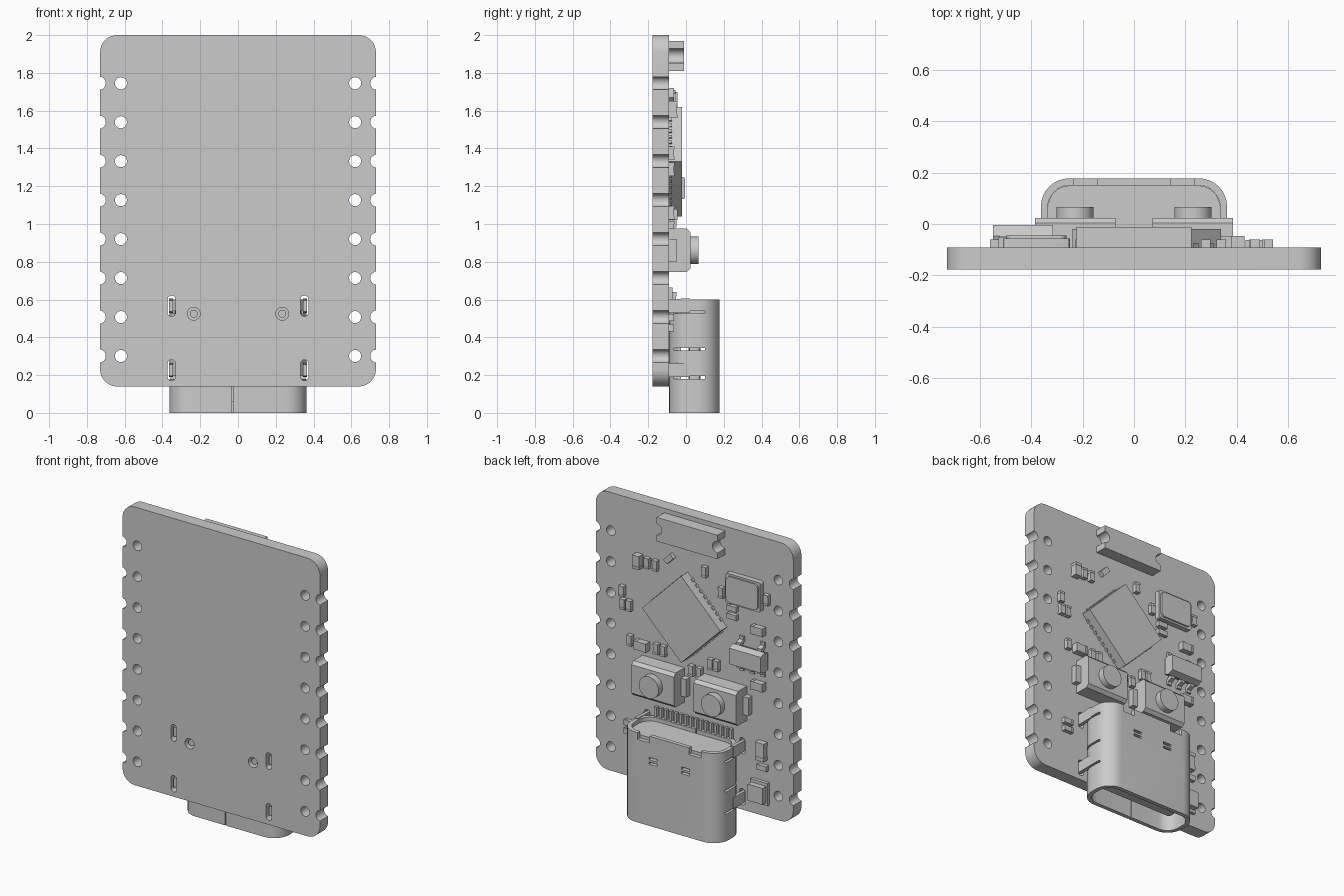
import bpy, bmesh, math
from mathutils import Vector

if "Cube" in bpy.data.objects:
    bpy.data.objects.remove(bpy.data.objects["Cube"])

grey = bpy.data.materials.new("plain grey")
grey.use_nodes = True
GREY = (0.6, 0.6, 0.6, 1)
grey.diffuse_color = GREY
grey.node_tree.nodes["Principled BSDF"].inputs["Base Color"].default_value = GREY

BACK, FRONT = -0.091, -0.177      # faces of the circuit board


def rect(cx, cy, w, h, r=0.0, n=8):
    """Rectangle outline, with rounded corners when r is given."""
    if r == 0:
        return [(cx + a * w / 2, cy + b * h / 2) for a, b in ((1, 1), (-1, 1), (-1, -1), (1, -1))]
    pts = []
    for q, (a, b) in enumerate(((1, 1), (-1, 1), (-1, -1), (1, -1))):
        for i in range(n + 1):
            t = math.pi / 2 * (q + i / n)
            pts.append((cx + a * (w / 2 - r) + r * math.cos(t), cy + b * (h / 2 - r) + r * math.sin(t)))
    return pts


def circle(cx, cy, r, n=24):
    return [(cx + r * math.cos(2 * math.pi * i / n), cy + r * math.sin(2 * math.pi * i / n)) for i in range(n)]


def turn(pts, degrees):
    """Rotate an outline about its middle."""
    m = sum((Vector(p) for p in pts), Vector((0, 0))) / len(pts)
    c, s = math.cos(math.radians(degrees)), math.sin(math.radians(degrees))
    return [(m.x + c * (x - m.x) - s * (y - m.y), m.y + s * (x - m.x) + c * (y - m.y)) for x, y in pts]


PLACE = {"x": lambda p, d: (d, p[0], p[1]), "y": lambda p, d: (p[0], d, p[1]), "z": lambda p, d: (p[0], p[1], d)}


def make(name, prisms):
    """One object from prisms: (outline, axis, start, end)."""
    bm = bmesh.new()
    for pts, axis, lo, hi in prisms:
        a, b = ([bm.verts.new(PLACE[axis](p, d)) for p in pts] for d in (lo, hi))
        bm.faces.new(a)
        bm.faces.new(b[::-1])
        for i in range(len(pts)):
            bm.faces.new((a[i], a[i - 1], b[i - 1], b[i]))
    bmesh.ops.recalc_face_normals(bm, faces=bm.faces)
    mesh = bpy.data.meshes.new(name)
    bm.to_mesh(mesh)
    bm.free()
    mesh.materials.append(grey)
    mesh.shade_smooth()
    mesh.set_sharp_from_angle(angle=math.radians(30))
    ob = bpy.data.objects.new(name, mesh)
    bpy.context.collection.objects.link(ob)
    return ob


def cut(ob, prisms):
    """Subtract prisms and bake the result."""
    cutter = make("cutter", prisms)
    cutter.hide_render = True
    mod = ob.modifiers.new("cut", "BOOLEAN")
    mod.operation, mod.solver, mod.object = "DIFFERENCE", "EXACT", cutter
    bpy.context.view_layer.update()
    old = ob.data
    ob.data = bpy.data.meshes.new_from_object(ob.evaluated_get(bpy.context.evaluated_depsgraph_get()))
    ob.modifiers.clear()
    ob.data.shade_smooth()
    ob.data.set_sharp_from_angle(angle=math.radians(30))
    bpy.data.objects.remove(cutter)
    bpy.data.meshes.remove(old)


def on_board(pts, h, base=0.0):
    return (pts, "y", BACK + base, BACK + h)


# Circuit board with pin holes, edge notches, leg slots and peg holes
board = make("circuit_board", [(rect(0, 1.07, 1.46, 1.86, 0.09), "y", FRONT, BACK)])
holes = []
for side in (-1, 1):
    for i in range(8):
        z = 0.301 + 0.2063 * i
        holes += [circle(side * 0.62, z, 0.032), circle(side * 0.735, z, 0.035)]
    holes += [rect(side * 0.352, z, 0.042, 0.11, 0.0205) for z in (0.226, 0.566)]
    holes.append(circle(side * 0.234, 0.525, 0.034))
cut(board, [(h, "y", -0.3, 0.1) for h in holes])

# Top edge component with round end notches
antenna = make("antenna_block", [on_board(rect(0, 1.89, 0.45, 0.16), 0.08)])
cut(antenna, [(circle(s * 0.225, 1.89, 0.038), "y", -0.3, 0.1) for s in (-1, 1)])

# Main chip, turned on its corner, with contact pads
make("main_chip", [on_board(turn(rect(0.05, 1.33, 0.41, 0.41), 45), 0.071)])
pads = []
for q in range(4):
    t = math.radians(45 + 90 * q)
    u, v = Vector((math.cos(t), math.sin(t))), Vector((-math.sin(t), math.cos(t)))
    for i in range(8):
        p = Vector((0.05, 1.33)) + u * 0.206 + v * (i - 3.5) * 0.042
        pads.append(on_board(turn(rect(p.x, p.y, 0.012, 0.02), 45 + 90 * q), 0.016))
make("chip_pads", pads)

# Crystal can
make("crystal", [on_board(rect(-0.38, 1.61, 0.26, 0.2, 0.015, 3), 0.035),
                 on_board(rect(-0.38, 1.61, 0.235, 0.175, 0.03), 0.046, 0.035)])

# Regulator with tapered body, two upper and three lower legs
def leg(x, side):
    z = 1.19
    prof = [(BACK, 0.115), (BACK, 0.08), (BACK + 0.03, 0.06), (BACK + 0.045, 0.06),
            (BACK + 0.045, 0.085), (BACK + 0.014, 0.095), (BACK + 0.014, 0.115)]
    return ([(y, z + side * d) for y, d in prof], "x", x - 0.016, x + 0.016)

make("regulator_body", [([(BACK + 0.012, 1.135), (BACK + 0.045, 1.122), (BACK + 0.087, 1.137),
                          (BACK + 0.087, 1.243), (BACK + 0.045, 1.258), (BACK + 0.012, 1.245)],
                         "x", -0.55, -0.315)])
make("regulator_legs", [leg(-0.4325 + d, -1) for d in (-0.077, 0, 0.077)]
     + [leg(-0.4325 + d, 1) for d in (-0.077, 0.077)])

# Two push buttons
for side, label in ((1, "left"), (-1, "right")):
    x, top, c = side * 0.23, BACK + 0.115, 0.02
    make(label + "_button_body", [([(BACK, 0.745), (top - c, 0.745), (top, 0.745 + c),
                                    (top, 0.975 - c), (top - c, 0.975), (BACK, 0.975)],
                                   "x", x - 0.157, x + 0.157)])
    make(label + "_button_cap", [on_board(circle(x, 0.86, 0.073, 32), 0.157, 0.11)])
    make(label + "_button_tabs", [on_board(rect(x + s * 0.175, 0.86, 0.04, 0.12), 0.04) for s in (-1, 1)])

# Small two-ended parts: x, z, width, height, thickness
def chip_part(name, x, z, w, h, t, angle=0):
    tall = h > w
    body = rect(x, z, w * 0.94, h * 0.94)
    ends = []
    for s in (-1, 1):
        ends.append(rect(x, z + s * h * 0.4, w, h * 0.2) if tall else rect(x + s * w * 0.4, z, w * 0.2, h))
    if angle:
        make(name, [on_board(turn(rect(x, z, w, h), angle), t)])
    else:
        make(name, [on_board(body, t * 0.94)] + [on_board(e, t) for e in ends])

upright = [(0.34, 1.61), (0.28, 1.61), (-0.085, 1.665), (-0.21, 1.56), (-0.544, 1.6), (0.525, 1.375),
           (0.518, 1.29), (0.473, 1.29), (0.466, 1.06), (0.272, 1.055), (0.22, 1.055), (-0.13, 1.06),
           (-0.173, 1.06), (0.012, 0.98), (-0.047, 0.98)]
level = [(-0.29, 1.476), (-0.29, 1.42), (-0.513, 0.47), (0.47, 0.505), (0.47, 0.45)]
for x, z in upright:
    chip_part("small_capacitor", x, z, 0.036, 0.07, 0.03)
for x, z in level:
    chip_part("small_resistor", x, z, 0.07, 0.036, 0.028)
chip_part("slanted_resistor", 0.176, 1.683, 0.07, 0.036, 0.028, -45)
chip_part("upper_capacitor", 0.406, 1.606, 0.05, 0.09, 0.045)
chip_part("middle_capacitor", 0.376, 1.05, 0.09, 0.06, 0.045)
for z in (1.38, 1.01):
    chip_part("regulator_capacitor", -0.483, z, 0.09, 0.055, 0.04)
chip_part("lower_diode", -0.506, 0.58, 0.065, 0.12, 0.04)
make("lamp", [on_board(rect(-0.49, 0.3, 0.13, 0.15), 0.022),
              on_board(rect(-0.49, 0.3, 0.11, 0.11), 0.06, 0.022)])

# Connector shell: hollow rounded tube with slits, rear notches and seam
MID = 0.0445
shell = make("connector_shell", [(rect(0, MID, 0.726, 0.267, 0.11), "z", 0, 0.6)])
cut(shell, [(rect(0, MID, 0.672, 0.213, 0.085), "z", -0.1, 0.7)])
slits = [(rect(s * 0.37, 0.0, 0.1, 0.2), "z", z, z + 0.014) for s in (-1, 1) for z in (0.18, 0.33, 0.525)]
slits += [(rect(s * 0.12, z, 0.06, 0.016), "y", 0.1, 0.3) for s in (-1, 1) for z in (0.42, 0.45)]
slits += [(rect(s * 0.19, 0.585, 0.09, 0.06), "y", 0.1, 0.3) for s in (-1, 1)]
slits.append((rect(-0.03, -0.08, 0.006, 0.06), "z", -0.1, 0.7))
cut(shell, slits)

# Connector inside: plastic core, tongue, contacts, tail pins and pegs
make("connector_core", [(rect(0, MID, 0.67, 0.211, 0.084), "z", 0.42, 0.575)])
make("connector_tongue", [(rect(0, MID, 0.54, 0.055, 0.012, 3), "z", 0.06, 0.43)])
make("tongue_contacts", [(rect((i - 5.5) * 0.041, MID + s * 0.0285, 0.02, 0.006), "z", 0.1, 0.42)
                         for i in range(12) for s in (-1, 1)])
make("tail_pins", [on_board(rect((i - 7.5) * 0.037, 0.615, 0.019, 0.1), 0.02) for i in range(16)])
make("locating_pegs", [(circle(s * 0.234, 0.525, 0.021), "y", -0.16, -0.07) for s in (-1, 1)])

# Shell legs that pass through the board slots
legs = []
for s in (-1, 1):
    for z in (0.226, 0.566):
        legs.append(([(0.02, z + 0.04), (0.02, z - 0.036), (-0.085, z - 0.036), (-0.16, z - 0.03),
                      (-0.16, z + 0.03), (-0.085, z + 0.036)], "x", s * 0.343, s * 0.366))
make("shell_legs", legs)
